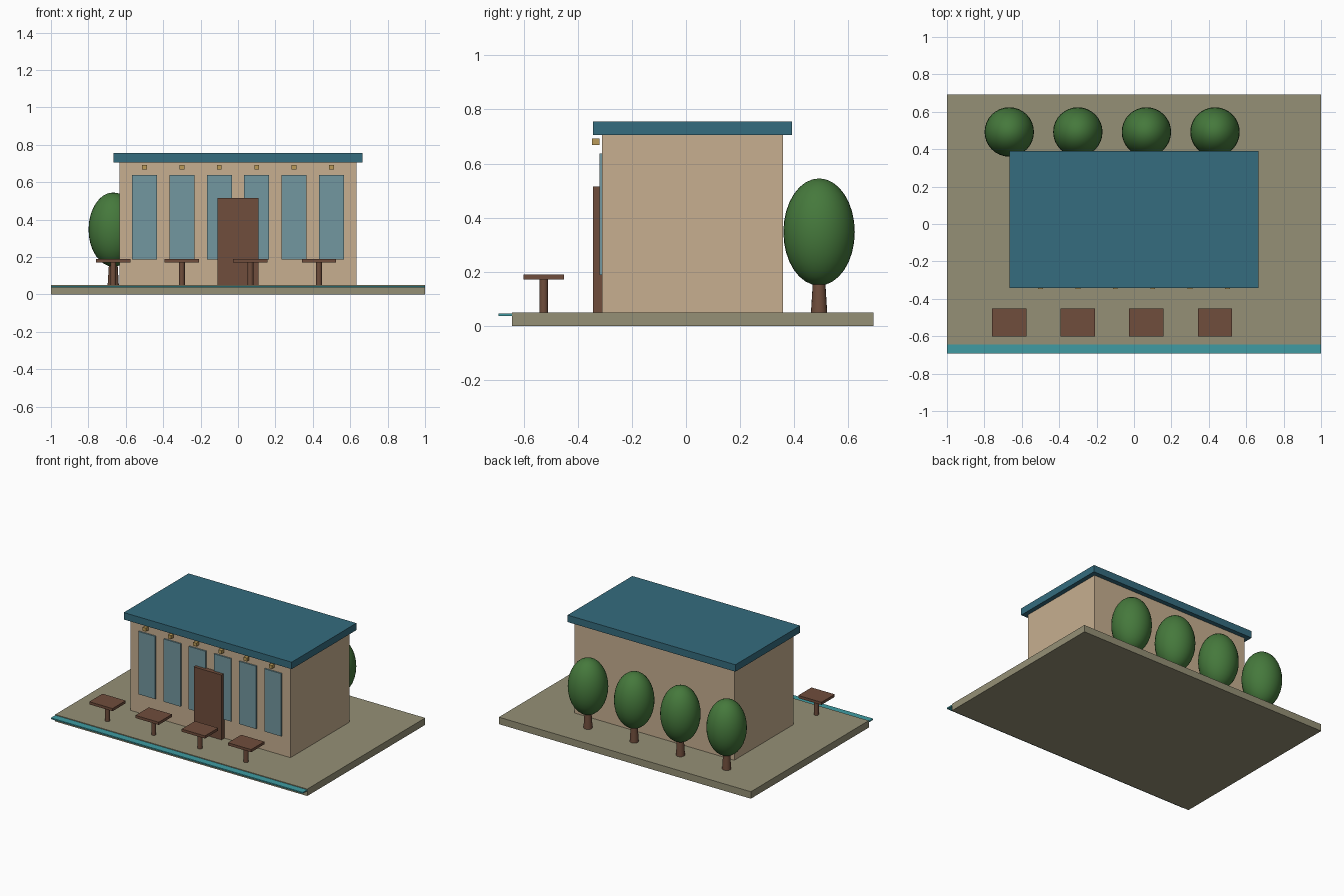
import bpy
import math

if "Cube" in bpy.data.objects:
    bpy.data.objects.remove(bpy.data.objects["Cube"])


def material(name, rgb):
    m = bpy.data.materials.new(name)
    m.diffuse_color = (*rgb, 1.0)
    m.use_nodes = True
    m.node_tree.nodes["Principled BSDF"].inputs["Base Color"].default_value = m.diffuse_color
    return m


PAVING = material("paving", (0.30, 0.28, 0.18))
WATER = material("water", (0.05, 0.33, 0.36))
PLASTER = material("plaster", (0.57, 0.43, 0.28))
ROOF = material("roof_blue", (0.035, 0.15, 0.21))
GLASS = material("glass", (0.17, 0.31, 0.35))
WOOD = material("wood", (0.16, 0.075, 0.045))
BRASS = material("brass", (0.50, 0.33, 0.10))
LEAF = material("leaf", (0.06, 0.19, 0.045))


def box(name, x, y, z, mat):
    """Box from (min, max) ranges on each axis."""
    bpy.ops.mesh.primitive_cube_add(size=1, location=[(a + b) / 2 for a, b in (x, y, z)])
    ob = bpy.context.object
    ob.name = name
    ob.scale = [b - a for a, b in (x, y, z)]
    bpy.ops.object.transform_apply(location=False, rotation=False, scale=True)
    ob.data.materials.append(mat)
    return ob


def post(name, x, y, z, r1, r2, mat, sides=16):
    """Upright, optionally tapered post."""
    bpy.ops.mesh.primitive_cone_add(vertices=sides, radius1=r1, radius2=r2,
                                    depth=z[1] - z[0], location=(x, y, sum(z) / 2))
    ob = bpy.context.object
    ob.name = name
    ob.data.materials.append(mat)
    bpy.ops.object.shade_smooth_by_angle(angle=math.radians(40))


# ground slab and the water channel along its front edge
box("ground", (-1, 1), (-0.643, 0.693), (0, 0.05), PAVING)
box("water_channel", (-1, 1), (-0.693, -0.642), (0.036, 0.045), WATER)

# building, roof and door
box("building", (-0.634, 0.634), (-0.31, 0.358), (0.05, 0.707), PLASTER)
box("roof", (-0.666, 0.666), (-0.343, 0.391), (0.706, 0.756), ROOF)
box("door", (-0.11, 0.11), (-0.343, -0.309), (0.05, 0.515), WOOD)

# windows with a small lamp above each
for i in range(6):
    x = -0.5 + 0.2 * i
    box(f"window_{i + 1}", (x - 0.067, x + 0.067), (-0.32, -0.309), (0.188, 0.638), GLASS)
    box(f"lamp_{i + 1}", (x - 0.013, x + 0.013), (-0.347, -0.32), (0.668, 0.693), BRASS)

# tables in front, trees behind, sharing the same spacing
for i in range(4):
    x = -0.667 + 0.3667 * i
    box(f"table_top_{i + 1}", (x - 0.092, x + 0.092), (-0.601, -0.451), (0.171, 0.19), WOOD)
    post(f"table_leg_{i + 1}", x, -0.526, (0.05, 0.173), 0.016, 0.016, WOOD)
    post(f"tree_trunk_{i + 1}", x, 0.492, (0.05, 0.18), 0.03, 0.022, WOOD)
    bpy.ops.mesh.primitive_uv_sphere_add(segments=32, ring_count=16, radius=1,
                                         location=(x, 0.492, 0.347))
    crown = bpy.context.object
    crown.name = f"tree_crown_{i + 1}"
    crown.scale = (0.132, 0.132, 0.198)
    bpy.ops.object.transform_apply(location=False, rotation=False, scale=True)
    bpy.ops.object.shade_smooth()
    crown.data.materials.append(LEAF)
